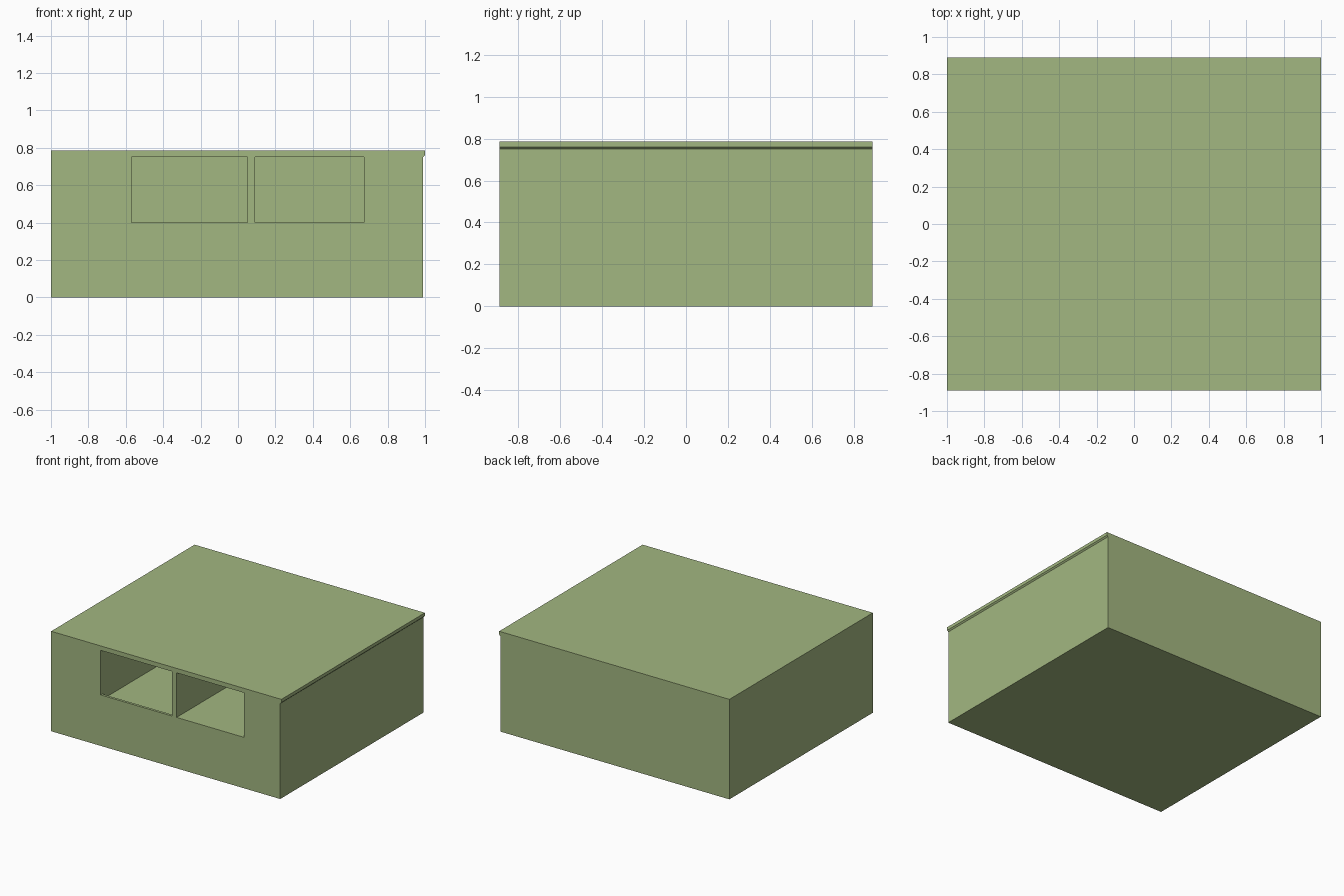
import bpy
import bmesh

if "Cube" in bpy.data.objects:
    bpy.data.objects.remove(bpy.data.objects["Cube"])

green = bpy.data.materials.new("olive green")
green.diffuse_color = (0.365, 0.474, 0.218, 1)
green.use_nodes = True
green.node_tree.nodes["Principled BSDF"].inputs["Base Color"].default_value = green.diffuse_color


def prism(name, profile, y0, y1):
    """Extrude an xz profile from y0 to y1."""
    bm = bmesh.new()
    face = bm.faces.new([bm.verts.new((x, y0, z)) for x, z in profile])
    ext = bmesh.ops.extrude_face_region(bm, geom=[face])
    verts = [v for v in ext["geom"] if isinstance(v, bmesh.types.BMVert)]
    bmesh.ops.translate(bm, verts=verts, vec=(0, y1 - y0, 0))
    bmesh.ops.recalc_face_normals(bm, faces=bm.faces)
    mesh = bpy.data.meshes.new(name)
    bm.to_mesh(mesh)
    bm.free()
    mesh.materials.append(green)
    obj = bpy.data.objects.new(name, mesh)
    bpy.context.collection.objects.link(obj)
    return obj


def rect(x0, x1, z0, z1):
    return [(x0, z0), (x1, z0), (x1, z1), (x0, z1)]


# Block with a thin roof lip that overhangs slightly on the right
body = prism("building_body", [(-1, 0), (0.99, 0), (0.99, 0.75), (1, 0.76),
                               (1, 0.785), (-1, 0.785)], -0.89, 0.89)

# Two deep openings with a thin divider; the left floor sits below its sill
cuts = [
    ("left_opening", rect(-0.57, 0.05, 0.40, 0.75), -1.0, 0.85),
    ("left_sunken_floor", rect(-0.57, 0.05, 0.357, 0.60), -0.87, 0.85),
    ("right_opening", rect(0.09, 0.675, 0.40, 0.75), -1.0, 0.85),
]
cutters = []
for name, profile, y0, y1 in cuts:
    cutter = prism(name + "_cutter", profile, y0, y1)
    cutter.hide_render = True
    cutters.append(cutter)
    mod = body.modifiers.new(name, "BOOLEAN")
    mod.operation = "DIFFERENCE"
    mod.solver = "EXACT"
    mod.object = cutter

# Bake the cuts and remove the cutters
bpy.context.view_layer.objects.active = body
for mod in list(body.modifiers):
    bpy.ops.object.modifier_apply(modifier=mod.name)
for cutter in cutters:
    bpy.data.objects.remove(cutter)
